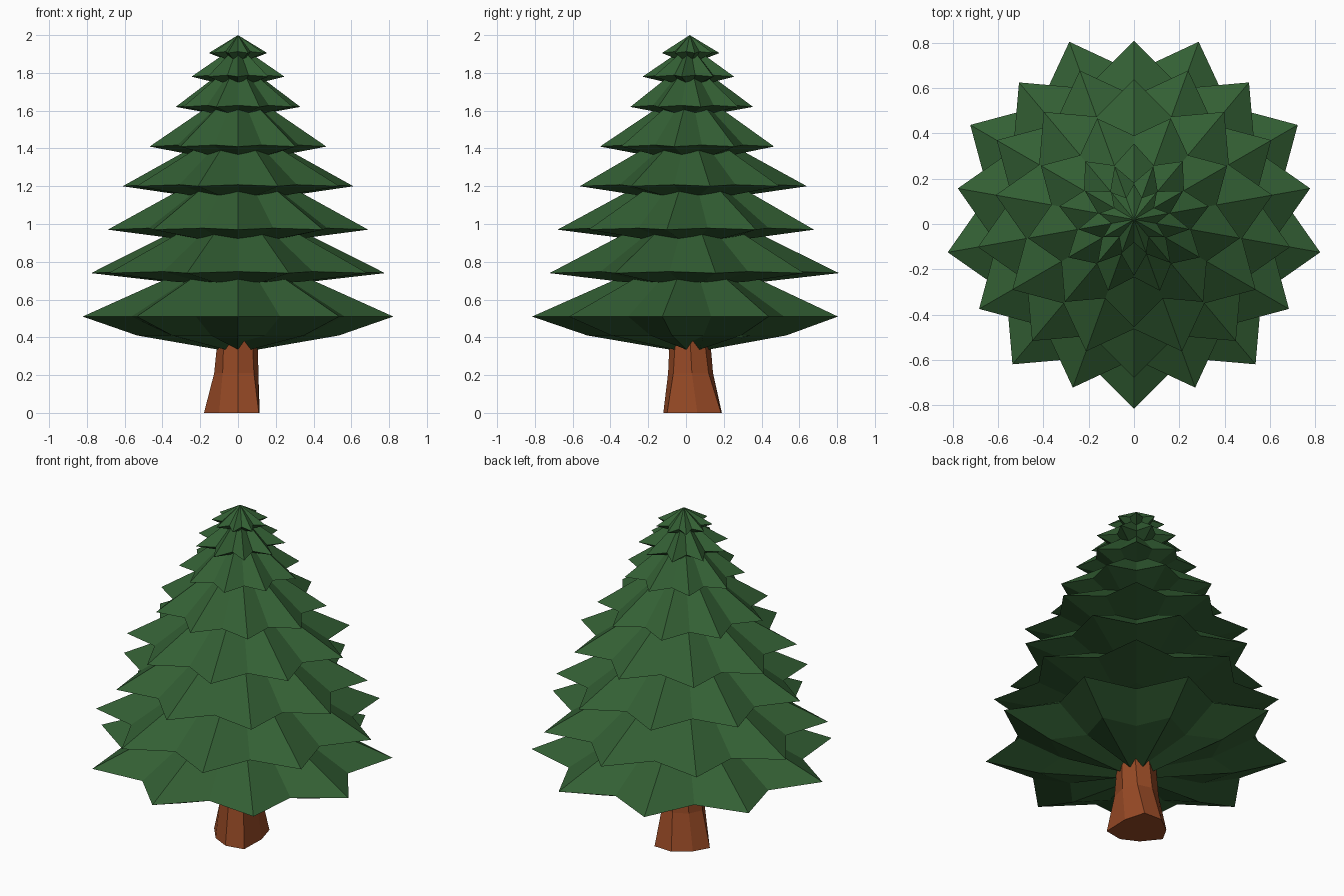
import bpy, bmesh, math

cube = bpy.data.objects.get("Cube")
if cube:
    bpy.data.objects.remove(cube, do_unlink=True)

POINTS = 9          # branch tips per tier
CENTRE_Y = 0.02


def material(name, rgb):
    m = bpy.data.materials.new(name)
    m.use_nodes = True
    m.diffuse_color = (*rgb, 1)
    bsdf = next(n for n in m.node_tree.nodes if n.type == 'BSDF_PRINCIPLED')
    bsdf.inputs["Base Color"].default_value = (*rgb, 1)
    bsdf.inputs["Roughness"].default_value = 0.9
    return m


def finish(bm, name, mat):
    bmesh.ops.recalc_face_normals(bm, faces=bm.faces)
    mesh = bpy.data.meshes.new(name)
    bm.to_mesh(mesh)
    bm.free()
    mesh.materials.append(mat)
    obj = bpy.data.objects.new(name, mesh)
    bpy.context.collection.objects.link(obj)
    return obj


def bridge(bm, a, b):
    n = len(a)
    for i in range(n):
        j = (i + 1) % n
        bm.faces.new((a[i], a[j], b[j], b[i]))


def fan(bm, ring, tip):
    for i in range(len(ring)):
        bm.faces.new((ring[i], ring[(i + 1) % len(ring)], tip))


def star_ring(bm, start, tip_r, valley_r, tip_z, valley_z):
    ring = []
    for i in range(POINTS * 2):
        a = start + math.pi * i / POINTS
        r, z = (valley_r, valley_z) if i % 2 else (tip_r, tip_z)
        ring.append(bm.verts.new((r * math.cos(a), CENTRE_Y + r * math.sin(a), z)))
    return ring


def tier(name, index, radius, z, apex_z, notch, mat):
    bm = bmesh.new()
    start = math.pi / 2 if index % 2 else -math.pi / 2
    lift = 0.008 if index else 0
    outer = star_ring(bm, start, radius, radius * notch, z, z + lift)
    fan(bm, outer, bm.verts.new((0, CENTRE_Y, apex_z)))
    if index == 0:
        # lowest tier: deep underside tapering down onto the trunk
        under = star_ring(bm, start, radius * 0.65, radius * 0.5, z - 0.1, z - 0.1)
        inner = star_ring(bm, start, 0.105, 0.095, 0.335, 0.38)
        bridge(bm, outer, under)
        bridge(bm, under, inner)
        fan(bm, inner, bm.verts.new((0, CENTRE_Y, 0.36)))
    else:
        drop = 0.045 if radius > 0.4 else 0.03
        under = star_ring(bm, start, radius * 0.5, radius * 0.4, z - drop, z - drop)
        bridge(bm, outer, under)
        fan(bm, under, bm.verts.new((0, CENTRE_Y, z - drop * 1.5)))
    return finish(bm, name, mat)


green = material("needle green", (0.033, 0.115, 0.034))
brown = material("bark brown", (0.31, 0.068, 0.019))

# Foliage tiers: radius, tip height, apex height, valley ratio
tiers = [
    (0.835, 0.51, 0.88, 0.78),
    (0.79, 0.74, 1.13, 0.78),
    (0.70, 0.97, 1.35, 0.78),
    (0.62, 1.20, 1.54, 0.78),
    (0.475, 1.41, 1.73, 0.78),
    (0.335, 1.62, 1.87, 0.76),
    (0.25, 1.78, 1.95, 0.65),
    (0.157, 1.905, 2.0, 0.65),
]
for i, (r, z, apex, notch) in enumerate(tiers):
    tier(f"foliage_tier_{i + 1}", i, r, z, apex, notch, green)

# Trunk: uneven flared foot blending into a regular column
foot = [(-0.18, 0.03), (-0.10, -0.07), (0, -0.12), (0.11, -0.10),
        (0.115, 0.06), (0.08, 0.185), (-0.035, 0.19), (-0.13, 0.12)]
bm = bmesh.new()
rings = []
for z, blend in ((0, 0), (0.21, 0.72), (0.42, 1)):
    ring = []
    for i, (x, y) in enumerate(foot):
        a = math.pi * (1 + i / 4)
        cx, cy = 0.105 * math.cos(a), CENTRE_Y + 0.105 * math.sin(a)
        ring.append(bm.verts.new((x + (cx - x) * blend, y + (cy - y) * blend, z)))
    rings.append(ring)
bridge(bm, rings[0], rings[1])
bridge(bm, rings[1], rings[2])
bm.faces.new(rings[0])
bm.faces.new(rings[2])
finish(bm, "trunk", brown)
